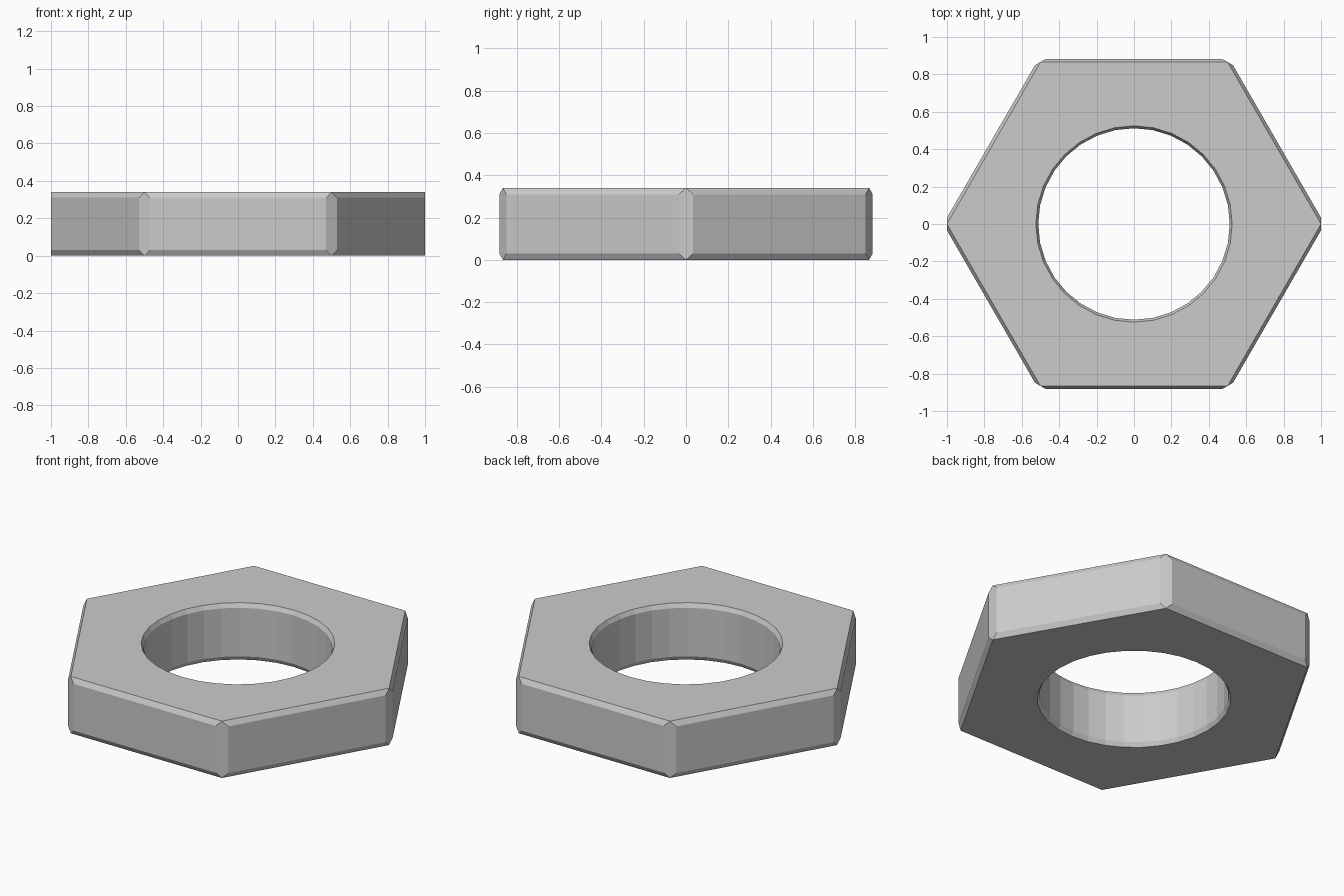
import bpy, bmesh
from math import cos, sin, pi, radians, sqrt

if "Cube" in bpy.data.objects:
    bpy.data.objects.remove(bpy.data.objects["Cube"])

H = 0.34          # nut height
Z_CH = 0.03       # height of the outer chamfer
R = 1.0           # distance from axis to the corners
FLAT = 0.883      # distance from axis to the side flats
SIDES = 32        # facets in the bore


def make_object(name, bm):
    bmesh.ops.recalc_face_normals(bm, faces=bm.faces)
    mesh = bpy.data.meshes.new(name)
    bm.to_mesh(mesh)
    bm.free()
    obj = bpy.data.objects.new(name, mesh)
    bpy.context.collection.objects.link(obj)
    return obj


# Hexagonal body: sharp corners on top and bottom, chamfered edges between
bm = bmesh.new()
half = (FLAT - R * sqrt(3) / 2) / 0.5     # half width of a corner facet
for i in range(6):
    a = i * pi / 3
    for z in (0, H):
        bm.verts.new((R * cos(a), R * sin(a), z))
    for z in (Z_CH, H - Z_CH):
        for s in (-half, half):
            bm.verts.new((R * cos(a) - s * sin(a), R * sin(a) + s * cos(a), z))
bmesh.ops.convex_hull(bm, input=bm.verts)
bmesh.ops.dissolve_limit(bm, angle_limit=radians(1), verts=bm.verts, edges=bm.edges)
nut = make_object("hex_nut", bm)

# Bore cutter: straight bore with countersunk ends
bm = bmesh.new()
profile = [(0.538, -0.025), (0.512, 0.025), (0.512, H - 0.025), (0.538, H + 0.025)]
rings = [[bm.verts.new((r * cos(2 * pi * i / SIDES), r * sin(2 * pi * i / SIDES), z))
          for i in range(SIDES)] for r, z in profile]
for lo, hi in zip(rings, rings[1:]):
    for i in range(SIDES):
        j = (i + 1) % SIDES
        bm.faces.new((lo[i], lo[j], hi[j], hi[i]))
bm.faces.new(rings[0][::-1])
bm.faces.new(rings[-1])
cutter = make_object("bore_cutter", bm)
cutter.hide_render = True

# Cut the bore, then discard the cutter
mod = nut.modifiers.new("bore", 'BOOLEAN')
mod.operation = 'DIFFERENCE'
mod.solver = 'EXACT'
mod.object = cutter
bpy.context.view_layer.objects.active = nut
nut.select_set(True)
bpy.ops.object.modifier_apply(modifier=mod.name)
bpy.data.objects.remove(cutter)
